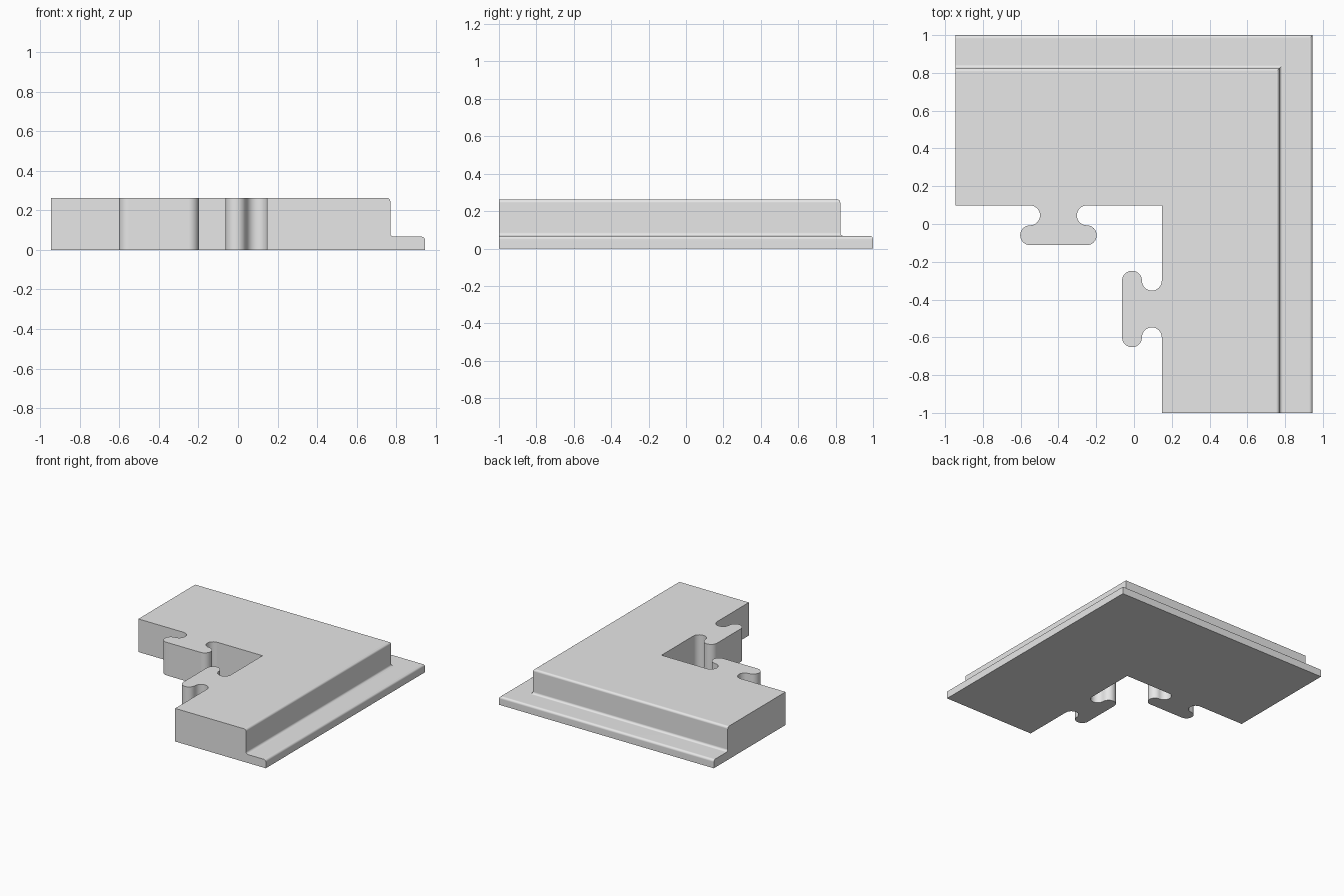
import bpy, bmesh, math

if "Cube" in bpy.data.objects:
    bpy.data.objects.remove(bpy.data.objects["Cube"])

H, LEDGE = 0.263, 0.067        # slab top and ledge heights
X0, X1, Y0, Y1 = -0.945, 0.945, -1.0, 1.0
IX, IY = 0.147, 0.098          # inner corner of the L
STEP, R, SEG = 0.175, 0.018, 6  # step inset, fillet radius


def arc(cx, cy, r, a0, a1, n):
    """Points on an arc, angles in degrees."""
    out = []
    for i in range(n + 1):
        a = math.radians(a0 + (a1 - a0) * i / n)
        out.append((cx + r * math.cos(a), cy + r * math.sin(a)))
    return out


# Outer edge profile (inset, height): rounded ledge, fillet, rounded slab edge
profile = [(0, 0)]
profile += arc(R, LEDGE - R, R, 180, 90, SEG)
profile += arc(STEP - R, LEDGE + R, R, 270, 360, SEG)
profile += arc(STEP + R, H - R, R, 180, 90, SEG)

# Half of a jigsaw tab (along the edge, outward), mirrored to a whole one
r = 0.0525
half = arc(0.15, r, r, 90 + 180, 90, 16)
half = [(-0.15, 0)] + [(-u, v) for u, v in arc(0.15, r, r, -90, -270, 16)][1:]
half += [(-u, v) for u, v in arc(0.15, 3 * r, r, -90, 90, 16)][1:]
tab = half + [(-u, v) for u, v in reversed(half)]

# Inner outline of the L including both tabs
inner = [(X0, IY)]
inner += [(-0.4 + u, IY - v) for u, v in tab]
inner += [(IX, IY)]
inner += [(IX - v, -0.45 - u) for u, v in tab]
inner += [(IX, Y0)]

bm = bmesh.new()

# Stepped outer border, mitred at the corner
rows = [[bm.verts.new(p) for p in
         ((X0, Y1 - d, z), (X1 - d, Y1 - d, z), (X1 - d, Y0, z))]
        for d, z in profile]
for a, b in zip(rows, rows[1:]):
    for i in range(2):
        bm.faces.new((a[i], a[i + 1], b[i + 1], b[i]))

# Inner wall with the tabs
low = [bm.verts.new((x, y, 0)) for x, y in inner]
top = [bm.verts.new((x, y, H)) for x, y in inner]
for i in range(len(inner) - 1):
    bm.faces.new((low[i], low[i + 1], top[i + 1], top[i]))

# Top, underside and the two cut ends
bm.faces.new(top + rows[-1][::-1])
bm.faces.new(low + rows[0][::-1])
bm.faces.new([q[0] for q in rows] + [top[0], low[0]])
bm.faces.new([q[2] for q in rows] + [top[-1], low[-1]])
bmesh.ops.recalc_face_normals(bm, faces=bm.faces[:])

mesh = bpy.data.meshes.new("corner_tile")
bm.to_mesh(mesh)
bm.free()
tile = bpy.data.objects.new("corner_tile", mesh)
bpy.context.collection.objects.link(tile)

grey = bpy.data.materials.new("light grey")
grey.diffuse_color = (0.8, 0.8, 0.8, 1)
grey.use_nodes = True
grey.node_tree.nodes["Principled BSDF"].inputs["Base Color"].default_value = grey.diffuse_color
mesh.materials.append(grey)

# Smooth fillets and tab curves, flat broad faces
bpy.context.view_layer.objects.active = tile
tile.select_set(True)
bpy.ops.object.shade_smooth_by_angle(angle=math.radians(30))
wn = tile.modifiers.new("flat_broad_faces", 'WEIGHTED_NORMAL')
wn.keep_sharp = True
